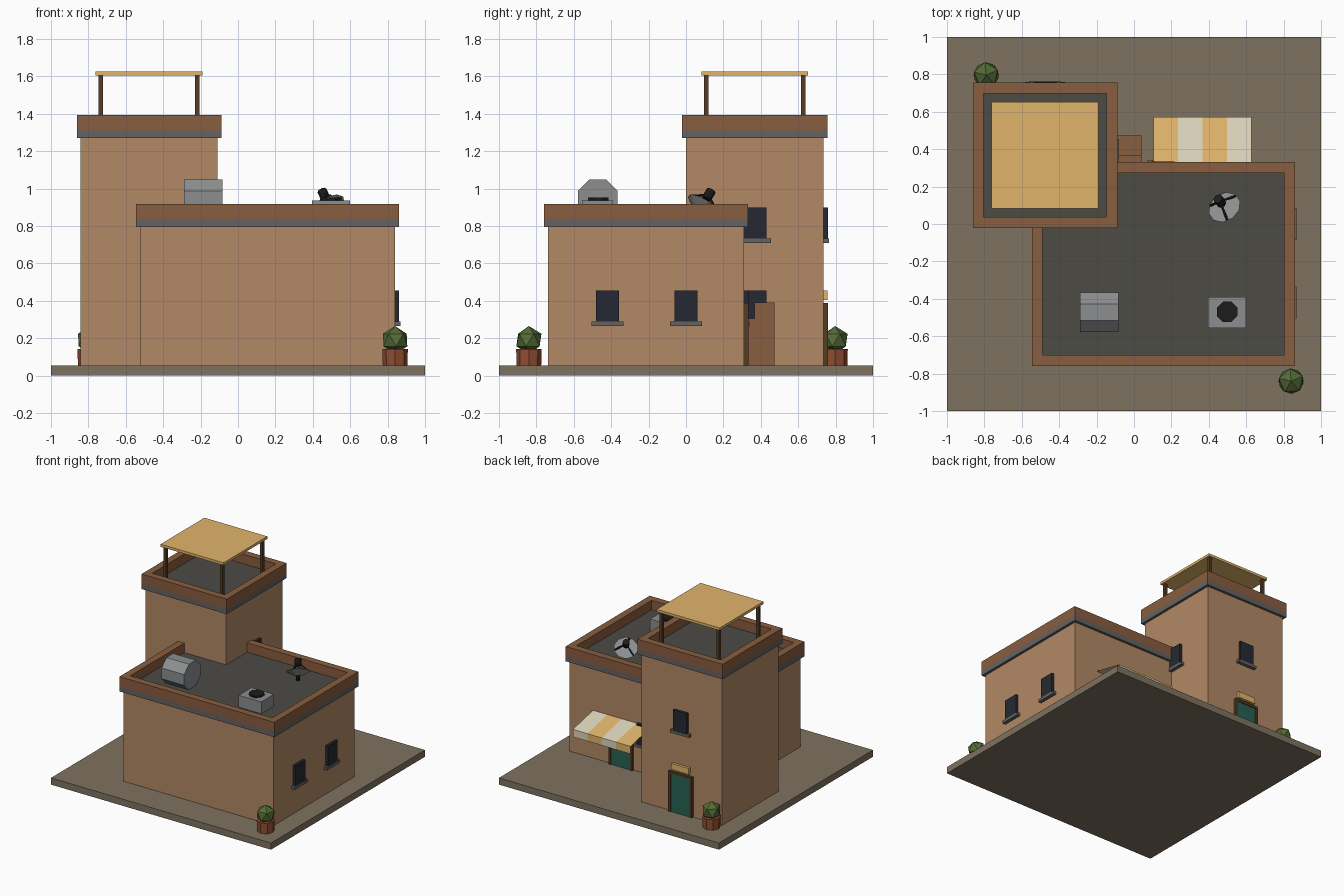
import bpy, bmesh, math
from mathutils import Vector

if "Cube" in bpy.data.objects:
    bpy.data.objects.remove(bpy.data.objects["Cube"])


def mat(name, r, g, b):
    m = bpy.data.materials.new(name)
    m.diffuse_color = (r, g, b, 1)
    m.use_nodes = True
    m.node_tree.nodes["Principled BSDF"].inputs["Base Color"].default_value = m.diffuse_color
    return m


WALL = mat("wall", 0.45, 0.25, 0.13)
TRIM = mat("trim", 0.25, 0.11, 0.05)
BAND = mat("band", 0.13, 0.125, 0.12)
ROOF = mat("roof", 0.075, 0.07, 0.06)
PAVE = mat("paving", 0.21, 0.17, 0.115)
WOOD = mat("dark_wood", 0.09, 0.045, 0.02)
YELLOW = mat("yellow", 0.75, 0.46, 0.15)
CREAM = mat("cream", 0.72, 0.66, 0.5)
GLASS = mat("glass", 0.018, 0.022, 0.032)
GREEN = mat("door_green", 0.02, 0.12, 0.085)
LEAF = mat("leaf", 0.09, 0.15, 0.035)
CLAY = mat("clay", 0.28, 0.075, 0.03)
METAL = mat("metal", 0.26, 0.27, 0.28)
BLACK = mat("black", 0.012, 0.012, 0.012)


def mesh_object(name, bm, material):
    me = bpy.data.meshes.new(name)
    bmesh.ops.recalc_face_normals(bm, faces=bm.faces)
    bm.to_mesh(me)
    bm.free()
    ob = bpy.data.objects.new(name, me)
    bpy.context.collection.objects.link(ob)
    me.materials.append(material)
    return ob


def box(name, x, y, z, material):
    """Box from (min, max) ranges."""
    bm = bmesh.new()
    bmesh.ops.create_cube(bm, size=1)
    for v in bm.verts:
        v.co = [(r[0] + r[1]) / 2 + c * (r[1] - r[0]) for r, c in zip((x, y, z), v.co)]
    return mesh_object(name, bm, material)


def rod(name, a, b, r1, r2, sides, material, spin=0.0):
    """Cylinder or cone from point a to point b."""
    a, b = Vector(a), Vector(b)
    bm = bmesh.new()
    bmesh.ops.create_cone(bm, cap_ends=True, segments=sides, radius1=r1, radius2=r2,
                          depth=(b - a).length)
    ob = mesh_object(name, bm, material)
    ob.rotation_mode = 'QUATERNION'
    turn = Vector((0, 0, 1)).rotation_difference(b - a)
    ob.rotation_quaternion = turn @ Vector((1, 0, 0)).rotation_difference(
        Vector((math.cos(spin), math.sin(spin), 0)))
    ob.location = (a + b) / 2
    return ob


G = 0.055  # ground level


def block(name, x, y, top, band_top, parapet_top):
    """Plastered block with cornice band, roof and four parapet walls."""
    o, t = 0.021, 0.058
    X, Y = (x[0] - o, x[1] + o), (y[0] - o, y[1] + o)
    box(name + "_walls", x, y, (G, top), WALL)
    box(name + "_cornice", X, Y, (top, band_top), BAND)
    box(name + "_roof", (X[0] + t, X[1] - t), (Y[0] + t, Y[1] - t),
        (band_top - 0.01, band_top + 0.003), ROOF)
    z = (band_top, parapet_top)
    box(name + "_parapet_front", X, (Y[0], Y[0] + t), z, TRIM)
    box(name + "_parapet_back", X, (Y[1] - t, Y[1]), z, TRIM)
    box(name + "_parapet_left", (X[0], X[0] + t), (Y[0] + t, Y[1] - t), z, TRIM)
    box(name + "_parapet_right", (X[1] - t, X[1]), (Y[0] + t, Y[1] - t), z, TRIM)


def window(name, axis, wall, c, z):
    """Window and sill on a wall facing +x or +y."""
    for part, h, d, zr, m in (("pane", 0.0625, 0.022, (z, z + 0.167), GLASS),
                              ("sill", 0.086, 0.028, (z - 0.023, z), BAND)):
        along, out = (c - h, c + h), (wall - 0.01, wall + d)
        box(f"{name}_{part}", *((out, along) if axis == 'x' else (along, out)), zr, m)


def door(name, c, wall):
    """Framed door on a wall facing +y."""
    for side, s in (("left", -1), ("right", 1)):
        e = c + s * 0.097
        box(f"{name}_frame_{side}", (e - 0.01, e + 0.01), (wall - 0.01, wall + 0.022),
            (G, 0.367), WOOD)
    box(name + "_frame_top", (c - 0.107, c + 0.107), (wall - 0.01, wall + 0.022),
        (0.367, 0.387), WOOD)
    box(name + "_panel", (c - 0.087, c + 0.087), (wall - 0.01, wall + 0.015), (G, 0.367), GREEN)


# Ground and the two building blocks
box("ground_slab", (-1, 1), (-1, 1), (0, G), PAVE)
block("house", (-0.525, 0.84), (-0.738, 0.311), 0.795, 0.837, 0.917)
block("tower", (-0.841, -0.109), (0.0, 0.736), 1.27, 1.311, 1.393)

# Windows and doors
window("house_window_front", 'x', 0.84, -0.42, 0.289)
window("house_window_rear", 'x', 0.84, 0.0, 0.289)
window("house_back_window", 'y', 0.311, 0.155, 0.289)
window("tower_side_window_low", 'x', -0.109, 0.368, 0.289)
window("tower_side_window_high", 'x', -0.109, 0.368, 0.733)
window("tower_back_window", 'y', 0.736, -0.475, 0.733)
door("house_door", 0.365, 0.311)
door("tower_door", -0.475, 0.736)
box("door_sign", (-0.555, -0.395), (0.73, 0.757), (0.405, 0.455), YELLOW)

# Striped awning: thin sheet with a hanging valance
profile = [(0.311, 0.447), (0.572, 0.39), (0.572, 0.328)]
for i in range(4):
    x0 = 0.103 + i * 0.1312
    bm = bmesh.new()
    rows = [[bm.verts.new((x, y, z)) for x in (x0, x0 + 0.1312)] for y, z in profile]
    for p, q in zip(rows, rows[1:]):
        bm.faces.new((p[0], p[1], q[1], q[0]))
    mesh_object(f"awning_stripe_{i}", bm, CREAM if i % 2 else YELLOW)

# Crates in the corner behind the house
box("crate_tall", (-0.109, 0.04), (0.367, 0.474), (G, 0.392), TRIM)
box("crate_low", (-0.109, 0.04), (0.311, 0.367), (G, 0.305), TRIM)

# Tower shade canopy
for i, x in enumerate((-0.734, -0.218)):
    for j, y in enumerate((0.108, 0.626)):
        box(f"canopy_post_{i}{j}", (x - 0.012, x + 0.012), (y - 0.012, y + 0.012),
            (1.31, 1.605), WOOD)
box("canopy_top", (-0.762, -0.19), (0.083, 0.652), (1.604, 1.625), YELLOW)

# Rooftop water tank and cooling unit
rod("water_tank", (-0.29, -0.472, 0.943), (-0.084, -0.472, 0.943), 0.115, 0.115, 8, METAL,
    math.pi / 8)
box("cooling_unit", (0.395, 0.6), (-0.555, -0.39), (0.837, 0.937), METAL)
rod("cooling_fan", (0.498, -0.47, 0.93), (0.498, -0.47, 0.952), 0.059, 0.059, 8, BLACK,
    math.pi / 8)

# Satellite dish: tilted shallow bowl, three struts, feed and post
c = Vector((0.487, 0.085, 0.905))
n = Vector((-0.36, 0.48, 0.8)).normalized()
u = n.orthogonal().normalized()
v = n.cross(u)
feed = c + n * 0.075
rod("dish_bowl", c - n * 0.025, c + n * 0.01, 0.03, 0.092, 10, METAL)
rod("dish_feed", c + n * 0.05, c + n * 0.105, 0.026, 0.026, 8, BLACK)
rod("dish_post", (c.x, c.y, 0.837), c - n * 0.02, 0.015, 0.015, 6, BLACK)
for i in range(3):
    a = math.tau * i / 3
    rod(f"dish_strut_{i}", c + n * 0.01 + (u * math.cos(a) + v * math.sin(a)) * 0.085, feed,
        0.007, 0.007, 4, BLACK)

# Potted shrubs
for name, x, y in (("front", 0.84, -0.84), ("back", -0.79, 0.797)):
    rod(f"pot_{name}", (x, y, G), (x, y, 0.143), 0.066, 0.068, 8, CLAY)
    bm = bmesh.new()
    bmesh.ops.create_icosphere(bm, subdivisions=1, radius=0.075)
    shrub = mesh_object(f"shrub_{name}", bm, LEAF)
    shrub.location = (x, y, 0.19)
    shrub.rotation_euler.z = 0.4
